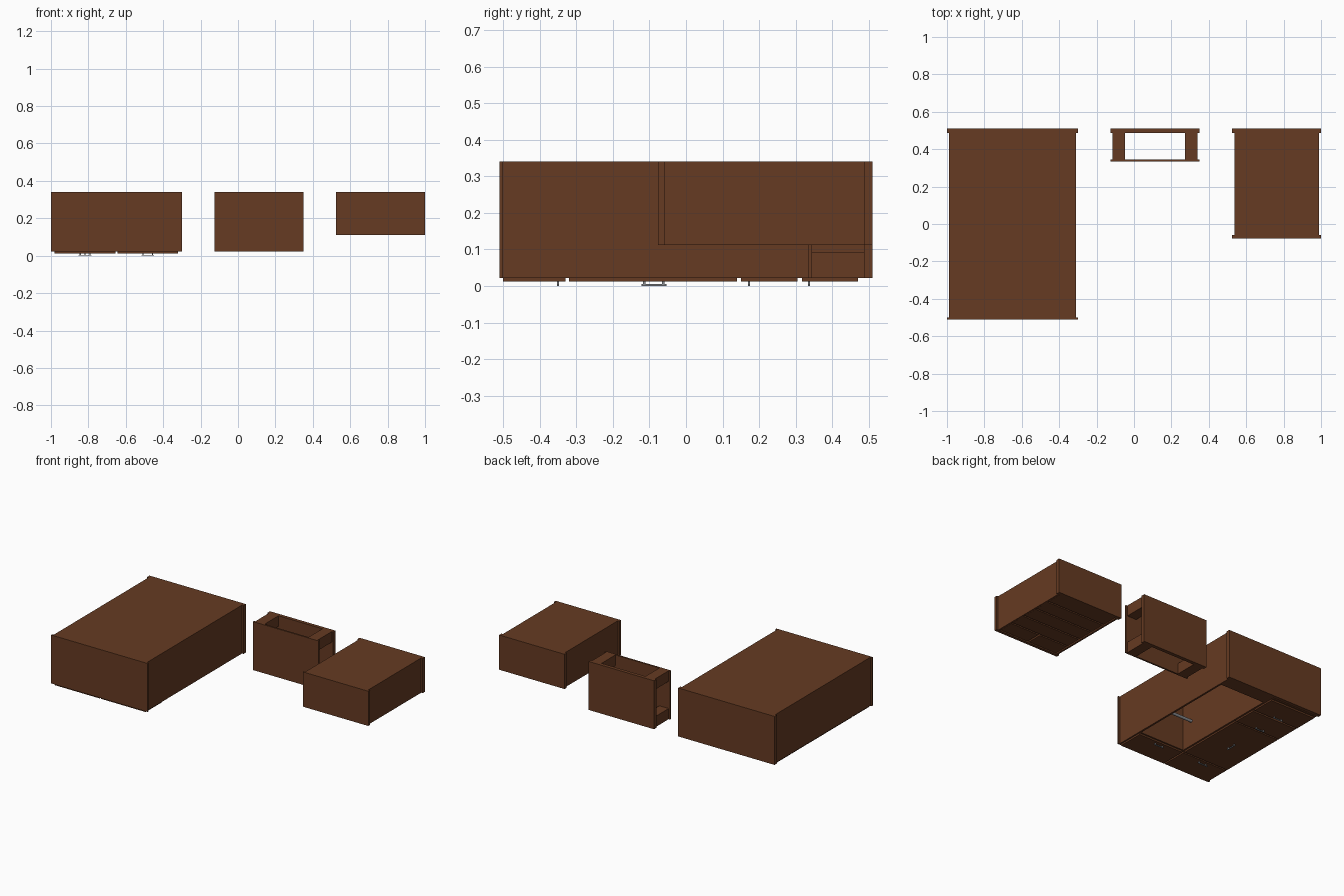
import bpy
from math import pi

cube = bpy.data.objects.get("Cube")
if cube:
    bpy.data.objects.remove(cube)


def material(name, color):
    m = bpy.data.materials.new(name)
    m.use_nodes = True
    m.diffuse_color = color
    m.node_tree.nodes["Principled BSDF"].inputs["Base Color"].default_value = color
    return m


WOOD = material("brown wood", (0.133, 0.043, 0.016, 1))
METAL = material("grey metal", (0.25, 0.26, 0.28, 1))


def box(name, xs, ys, zs, mat=WOOD):
    bpy.ops.mesh.primitive_cube_add(size=1, location=[sum(s) / 2 for s in (xs, ys, zs)])
    o = bpy.context.object
    o.name = name
    o.scale = [s[1] - s[0] for s in (xs, ys, zs)]
    bpy.ops.object.transform_apply(location=False, rotation=False, scale=True)
    o.data.materials.append(mat)
    return o


def carcass(name, x, y, z, front_end, wall=0.012, inset=0.011):
    """Open box facing down, with end panels slightly wider than the body."""
    x0, x1 = x[0] + inset, x[1] - inset
    inner = (y[0] + front_end, y[1] - 0.023)
    box(name + "_top_panel", x, (y[0], inner[0]), z)
    box(name + "_base_panel", x, (inner[1], y[1]), z)
    box(name + "_side_right", (x0, x0 + wall), inner, z)
    box(name + "_side_left", (x1 - wall, x1), inner, z)
    box(name + "_back", (x0 + wall, x1 - wall), inner, (z[1] - wall, z[1]))


def handle(name, x, y, along_x=True):
    """Thin bar pull on two short posts."""
    long, thin = 0.034, 0.003
    hx, hy = (long, thin) if along_x else (thin, long)
    box(name + "_bar", (x - hx, x + hx), (y - hy, y + hy), (0, 0.005), METAL)
    for s in (-0.026, 0.026):
        px, py = (x + s, y) if along_x else (x, y + s)
        box(name + "_post", (px - thin, px + thin), (py - thin, py + thin),
            (0.004, 0.014), METAL)


# Wardrobe
Z = (0.022, 0.34)
carcass("wardrobe", (-1, -0.3), (-0.51, 0.51), Z, 0.01)
box("wardrobe_partition", (-0.656, -0.644), (-0.5, 0.487), (0.022, 0.328))
box("wardrobe_shelf", (-0.977, -0.323), (-0.332, -0.32), (0.022, 0.328))
box("wardrobe_plinth", (-0.644, -0.323), (0.41, 0.487), (0.022, 0.034))
for y in (0.145, 0.31, 0.475):
    box("drawer_divider", (-0.977, -0.656), (y - 0.006, y + 0.006), (0.022, 0.328))

# Wardrobe fronts and pulls
LEFT, RIGHT = (-0.645, -0.32), (-0.98, -0.655)
FZ = (0.012, 0.022)
for name, xs, ys, pull in (
        ("upper_door_left", LEFT, (-0.5, -0.33), -0.35),
        ("upper_door_right", RIGHT, (-0.5, -0.33), -0.35),
        ("tall_door", RIGHT, (-0.32, 0.14), -0.088),
        ("upper_drawer", RIGHT, (0.15, 0.305), 0.172),
        ("lower_drawer", RIGHT, (0.317, 0.47), 0.336)):
    box(name, xs, ys, FZ)
    handle(name + "_handle", sum(xs) / 2, pull, name != "tall_door")

# Hanging rod
bpy.ops.mesh.primitive_cylinder_add(vertices=16, radius=0.009, depth=0.322,
                                    location=(-0.483, -0.245, 0.185),
                                    rotation=(0, pi / 2, 0))
rod = bpy.context.object
rod.name = "hanging_rod"
rod.data.materials.append(METAL)
bpy.ops.object.shade_smooth_by_angle()

# Open table frame: two end panels joined by four rails
box("table_top", (-0.125, 0.35), (0.487, 0.51), Z)
box("table_lower_panel", (-0.125, 0.35), (0.333, 0.344), Z)
for xs in ((-0.115, -0.047), (0.272, 0.34)):
    for zs in ((0.022, 0.092), (0.27, 0.34)):
        box("table_rail", xs, (0.344, 0.487), zs)

# Chest of drawers
carcass("chest", (0.525, 1), (-0.077, 0.51), (0.112, 0.34), 0.018)
rows, start, stop, gap = 5, -0.059, 0.487, 0.01
step = (stop - start) / rows
for i in range(rows):
    ys = (start + i * step + gap / 2, start + (i + 1) * step - gap / 2)
    spans = [(0.553, 0.972)]
    if i == 0:
        spans = [(0.553, 0.757), (0.768, 0.972)]
    for xs in spans:
        box("chest_drawer", xs, ys, (0.116, 0.135))
box("chest_drawer_frame", (0.548, 0.977), (start, stop), (0.135, 0.145))
